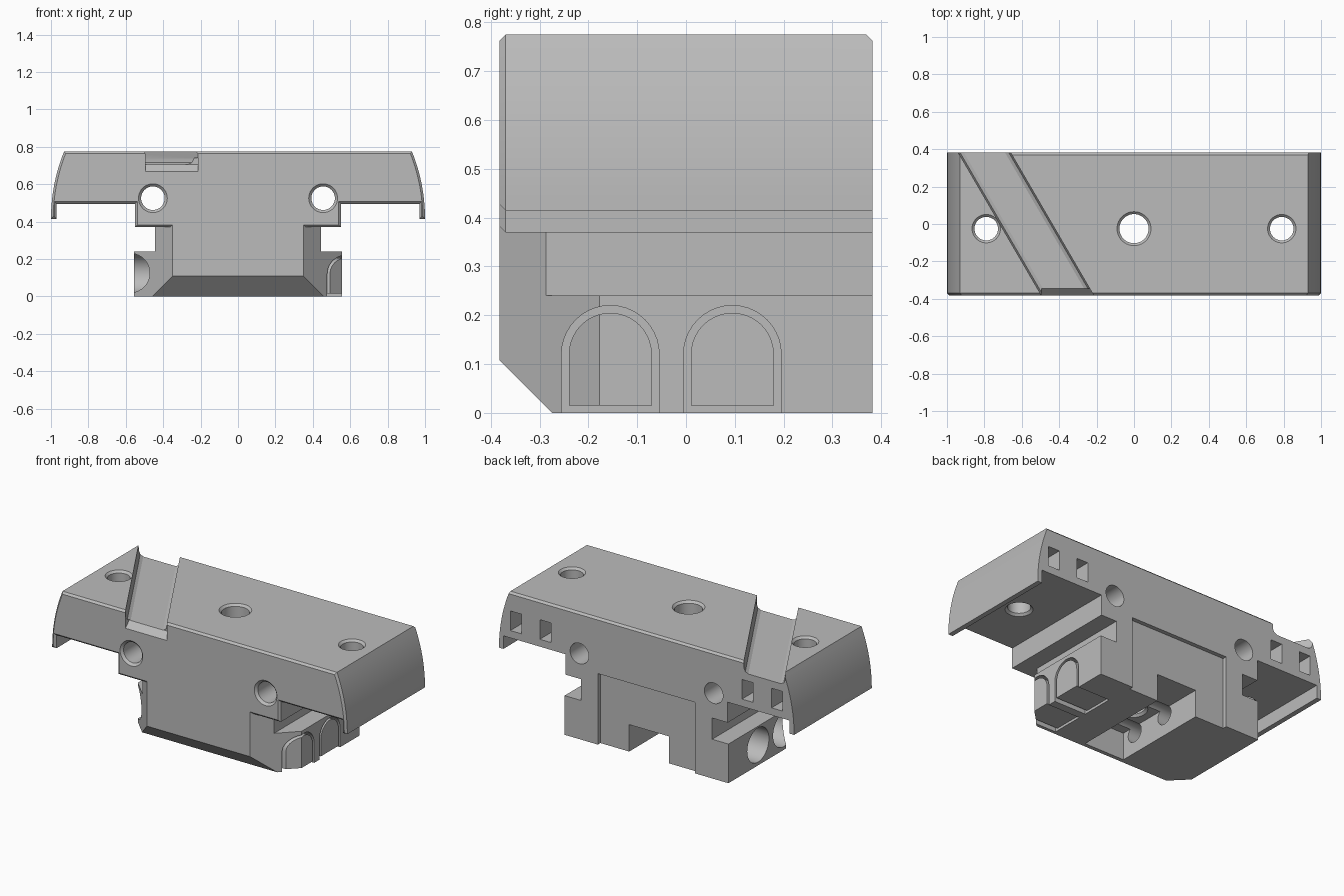
import bpy, bmesh, math
from mathutils import Vector

if "Cube" in bpy.data.objects:
    bpy.data.objects.remove(bpy.data.objects["Cube"], do_unlink=True)

Y = 0.382      # half depth
EDGE = 0.012   # edge chamfer

grey = bpy.data.materials.new("plain grey")
grey.use_nodes = True
COLOUR = (0.5, 0.5, 0.5, 1)
grey.diffuse_color = COLOUR
grey.node_tree.nodes["Principled BSDF"].inputs["Base Color"].default_value = COLOUR


def place(axis, u, v, t):
    """Put a 2D point (u, v) at distance t along an axis."""
    return {"X": Vector((t, u, v)), "Y": Vector((u, t, v)), "Z": Vector((u, v, t))}[axis]


def make(name, bm):
    bmesh.ops.recalc_face_normals(bm, faces=bm.faces)
    mesh = bpy.data.meshes.new(name)
    bm.to_mesh(mesh)
    bm.free()
    ob = bpy.data.objects.new(name, mesh)
    bpy.context.collection.objects.link(ob)
    mesh.materials.append(grey)
    return ob


def skin(loops):
    """Closed solid through matching loops of points."""
    bm = bmesh.new()
    rings = [[bm.verts.new(p) for p in loop] for loop in loops]
    n = len(rings[0])
    for a, b in zip(rings, rings[1:]):
        for i in range(n):
            j = (i + 1) % n
            bm.faces.new((a[i], a[j], b[j], b[i]))
    bm.faces.new(rings[0][::-1])
    bm.faces.new(rings[-1])
    bmesh.ops.recalc_face_normals(bm, faces=bm.faces)
    return bm


def prism(axis, pts, a, b):
    return skin([[place(axis, u, v, t) for u, v in pts] for t in (a, b)])


def box(x0, x1, y0, y1, z0, z1):
    return prism("Z", [(x0, y0), (x1, y0), (x1, y1), (x0, y1)], z0, z1)


def bore(axis, cu, cv, rings, n=40):
    """Round cutter along an axis, given as (radius, distance) steps."""
    turn = [2 * math.pi * i / n for i in range(n)]
    return skin([[place(axis, cu + r * math.cos(a), cv + r * math.sin(a), t) for a in turn]
                 for r, t in rings])


def arch(y, r, bottom, x0, x1):
    pts = [(y + r * math.cos(math.pi * i / 20), 0.12 + r * math.sin(math.pi * i / 20))
           for i in range(21)]
    return prism("X", pts + [(y - r, bottom), (y + r, bottom)], x0, x1)


def combine(target, other, operation="DIFFERENCE"):
    """Apply a boolean and remove the helper."""
    mod = target.modifiers.new("shape", "BOOLEAN")
    mod.operation, mod.solver, mod.object = operation, "EXACT", other
    bpy.context.view_layer.update()
    graph = bpy.context.evaluated_depsgraph_get()
    mesh = bpy.data.meshes.new_from_object(target.evaluated_get(graph))
    target.modifiers.clear()
    target.data = mesh
    bpy.data.objects.remove(other, do_unlink=True)


def cut(bm):
    helper = make("cutter", bm)
    helper.hide_render = True
    combine(carriage, helper)


# Top plate: curved ends, thin hanging lips, stepped underside
R = 0.96
sweep = math.asin(0.36 / R)
half = [(0.55, 0.37), (0.55, 0.495), (0.97, 0.495), (0.97, 0.415)]
half += [(1 - R + R * math.cos(sweep * i / 10), 0.415 + R * math.sin(sweep * i / 10))
         for i in range(11)]
plate = prism("Y", half + [(-x, z) for x, z in reversed(half)], -Y, Y)
edges = [e for e in plate.edges
         if all(v.co.y < -Y + 0.001 for v in e.verts)
         or all(v.co.y > Y - 0.001 and v.co.z > 0.774 for v in e.verts)]
bmesh.ops.bevel(plate, geom=edges, offset=EDGE, segments=1, affect="EDGES")
carriage = make("carriage", plate)

# Lower body: chamfered plan and sloping front foot
plan = [(0.35, -Y), (0.555, -0.177), (0.555, Y)]
body = prism("Z", plan + [(-x, y) for x, y in reversed(plan)], 0, 0.37 + EDGE)
cutoff = bmesh.ops.bisect_plane(body, geom=body.verts[:] + body.edges[:] + body.faces[:],
                                plane_co=(0, -Y, 0.108), plane_no=(0, -1, -1),
                                clear_outer=True)
bmesh.ops.holes_fill(body, edges=[e for e in body.edges if e.is_boundary])
lower_body = make("lower_body", body)
for s in (-1, 1):
    # side rail slots
    slot = make("slot_cutter", box(*sorted((s * 0.445, s * 0.7)), -0.5, 0.5, 0.24, 0.45))
    slot.hide_render = True
    combine(lower_body, slot)
combine(carriage, lower_body, "UNION")

# Back recess and the channel under the body
cut(box(-0.33, 0.33, 0.357, 0.5, -0.1, 0.435))
cut(box(-0.135, 0.135, -0.25, 0.5, -0.1, 0.165))

# Diagonal groove across the top, with a sloping mouth at the front
section = [(-0.495, 0.9), (-0.495, 0.735), (-0.485, 0.715), (-0.465, 0.705),
           (-0.245, 0.705), (-0.225, 0.715), (-0.215, 0.735), (-0.215, 0.9)]
cut(skin([[(x - (y + Y) * 0.582, y, z) for x, z in section] for y in (-0.45, 0.45)]))
cut(prism("X", [(-0.345, 0.706), (-0.4, 0.65), (-0.4, 0.74), (-0.345, 0.74)], -0.495, -0.215))

# Front-to-back holes with a countersunk front
for x in (-0.455, 0.455):
    cut(bore("Y", x, 0.525, [(0.077, -0.5), (0.077, -Y), (0.063, -Y + 0.014), (0.063, 0.5)]))

# Vertical holes, countersunk at both ends
for x, r, floor in ((-0.79, 0.063, 0.495), (0, 0.078, 0.165), (0.79, 0.063, 0.495)):
    c = 0.013
    cut(bore("Z", x, -0.025, [(r + c, floor - 0.05), (r + c, floor), (r, floor + c),
                              (r, 0.775 - c), (r + c, 0.775), (r + c, 0.85)]))

# Square sockets in the back
for x in (-0.885, -0.685, 0.685, 0.885):
    cut(box(x - 0.038, x + 0.038, 0.24, 0.5, 0.54, 0.66))

for y in (-0.155, 0.095):
    # stepped bores on the right side
    cut(bore("X", y, 0.125, [(0.105, -0.7), (0.105, -0.35), (0.055, -0.35), (0.055, 0)]))
    # arched plugs on the left side, outlined by a narrow gap
    ring = make("arch_gap", arch(y, 0.1, -0.05, 0.34, 0.7))
    plug = make("arch_plug", arch(y, 0.085, 0.015, 0.3, 0.8))
    combine(ring, plug)
    ring.hide_render = True
    combine(carriage, ring)

bpy.ops.object.select_all(action="DESELECT")
carriage.select_set(True)
bpy.context.view_layer.objects.active = carriage
bpy.ops.object.shade_smooth_by_angle(angle=math.radians(25))
